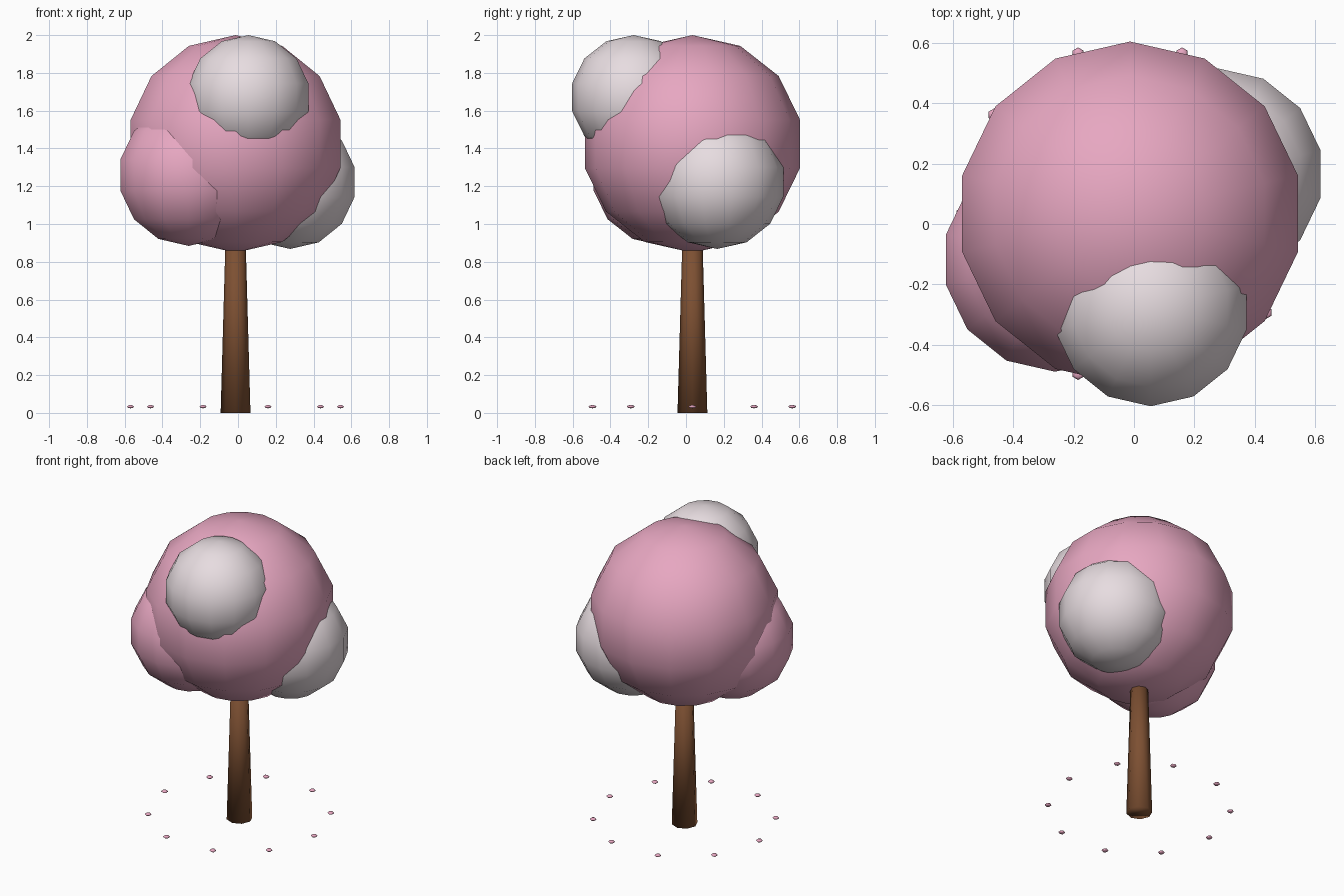
import bpy, bmesh, math
from mathutils import Matrix

if "Cube" in bpy.data.objects:
    bpy.data.objects.remove(bpy.data.objects["Cube"])


def material(name, rgb):
    m = bpy.data.materials.new(name)
    m.diffuse_color = (*rgb, 1.0)
    m.use_nodes = True
    m.node_tree.nodes["Principled BSDF"].inputs["Base Color"].default_value = m.diffuse_color
    return m


PINK = material("blossom pink", (0.855, 0.413, 0.571))
WHITE = material("pale blossom", (0.871, 0.783, 0.815))
BROWN = material("bark brown", (0.205, 0.080, 0.032))
CX, CY = -0.013, 0.034  # axis of the tree


def finish(name, bm, mat):
    """Turn a bmesh into a fully smooth object of one colour."""
    me = bpy.data.meshes.new(name)
    for f in bm.faces:
        f.smooth = True
    bm.to_mesh(me)
    bm.free()
    me.materials.append(mat)
    ob = bpy.data.objects.new(name, me)
    bpy.context.collection.objects.link(ob)
    return ob


def ball(name, mat, centre, r, rz, segments=14, rings=7):
    bm = bmesh.new()
    bmesh.ops.create_uvsphere(
        bm, u_segments=segments, v_segments=rings, radius=1.0,
        matrix=Matrix.Translation(centre) @ Matrix.Diagonal((r, r, rz, 1)))
    return finish(name, bm, mat)


# Trunk: tapered, top hidden inside the crown
bm = bmesh.new()
bmesh.ops.create_cone(bm, cap_ends=True, segments=8, radius1=0.079,
                      radius2=0.052, depth=0.96,
                      matrix=Matrix.Translation((CX, CY, 0.48)))
finish("trunk", bm, BROWN)

# Crown and its three side clumps
ball("crown", PINK, (CX, CY, 1.424), 0.584, 0.576)
ball("left_clump", PINK, (-0.261, -0.118, 1.259), 0.380, 0.375)
ball("right_clump", WHITE, (0.276, 0.165, 1.222), 0.359, 0.354)
ball("top_clump", WHITE, (0.055, -0.277, 1.671), 0.334, 0.329)

# Ring of fallen petals
for i in range(10):
    a = math.tau * i / 10
    ball(f"petal_{i + 1}", PINK,
         (CX + 0.556 * math.cos(a), CY + 0.556 * math.sin(a), 0.033),
         0.021, 0.009, 6, 4)
